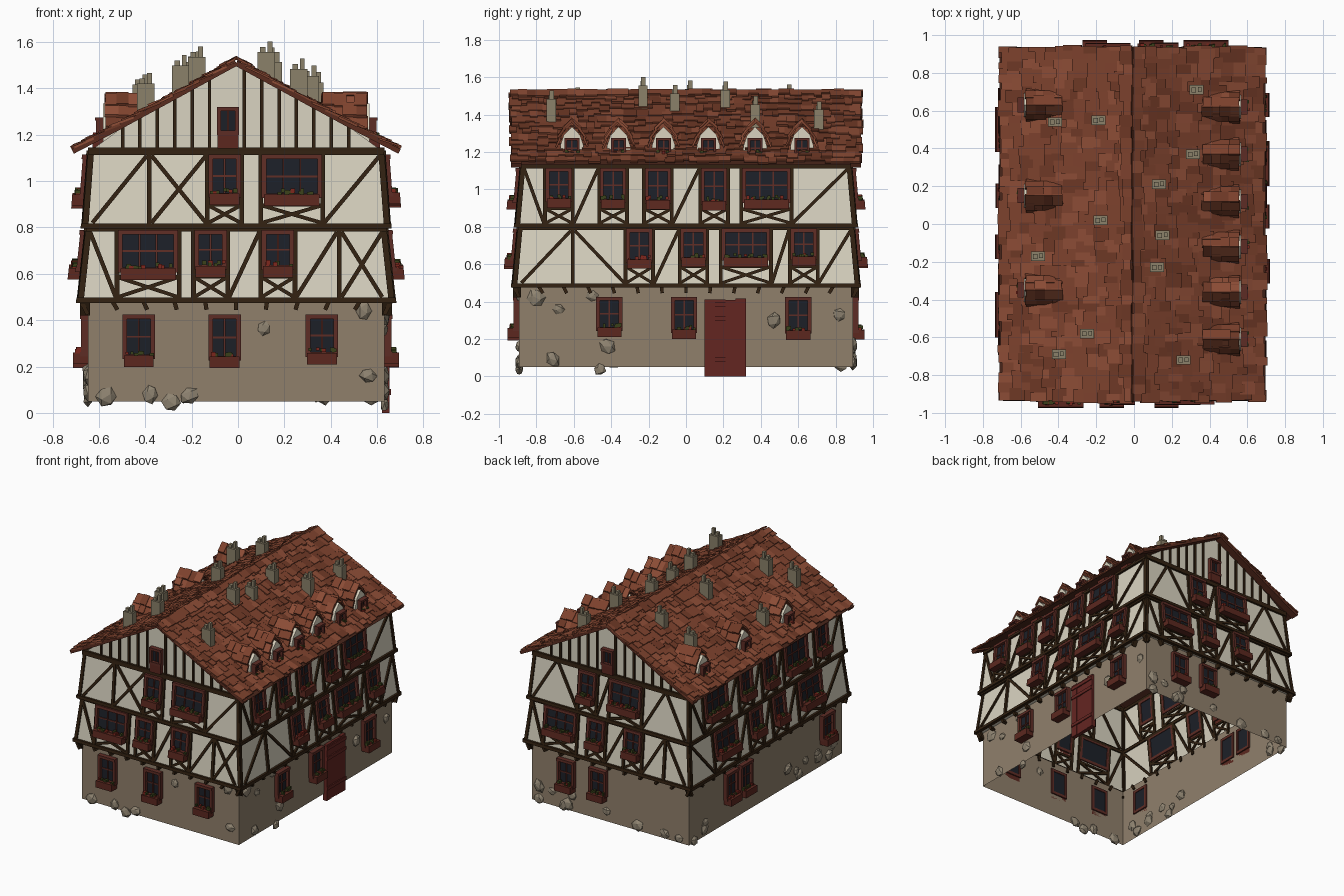
import bpy, bmesh, math, random
from mathutils import Vector, Matrix

if "Cube" in bpy.data.objects:
    bpy.data.objects.remove(bpy.data.objects["Cube"])
random.seed(7)
R = random.uniform

COLORS = dict(
    stone_wall="#8f7f6b", plaster_walls="#d9d3c0", timber_frame="#352618", window_frames="#5e3029",
    window_glass="#22252c", flower_boxes="#5c2c24", flower_leaves="#3c4220", flower_petals="#7a2a22",
    door="#642a26", wall_stones="#8d8270", chimneys="#8a8069", roof_deck="#4a2a20",
    roof_tiles_light="#8c4e39", roof_tiles_mid="#7d4431", roof_tiles_dark="#6e3b2a",
    barge_boards="#5a3024", dormer_walls="#dad3be")
PARTS = {n: bmesh.new() for n in COLORS}
TILES = ["roof_tiles_light", "roof_tiles_mid", "roof_tiles_mid", "roof_tiles_dark"]


def poly(part, pts):
    bm = PARTS[part]
    bm.faces.new([bm.verts.new(p) for p in pts])


def prism(part, f, outline, d0, d1):
    """solid from an outline on a wall, between two depths"""
    bm = PARTS[part]
    va, vb = ([bm.verts.new(f(u, z, d)) for u, z in outline] for d in (d0, d1))
    bm.faces.new(va)
    bm.faces.new(vb[::-1])
    for i in range(len(va)):
        bm.faces.new((va[i], va[i - 1], vb[i - 1], vb[i]))


def box(part, f, u0, u1, z0, z1, d0, d1):
    prism(part, f, [(u0, z0), (u1, z0), (u1, z1), (u0, z1)], d0, d1)


def beam(f, u0, z0, u1, z1, w=.02, d=.016, part="timber_frame"):
    x, y = Vector((z0 - z1, u1 - u0)).normalized() * w / 2
    prism(part, f, [(u0 + x, z0 + y), (u1 + x, z1 + y), (u1 - x, z1 - y), (u0 - x, z0 - y)], -.01, d)


# storeys: foot height, half x, half y, then head height, half x, half y
STOREYS = [(.05, .64, .892, .48, .64, .892), (.48, .675, .92, .8, .64, .89),
           (.8, .655, .905, 1.13, .63, .875), (1.13, .63, .875, 1.53, .63, .875)]
SIDES = {"front": (1, 0), "right": (0, 1), "back": (-1, 0), "left": (0, -1)}


def wall(side, lev):
    """maps (along wall, height, outward) to a point on a sloping wall"""
    ux, uy = SIDES[side]
    z0, x0, y0, z1, x1, y1 = STOREYS[lev]
    a, b = (x0, x1) if uy else (y0, y1)

    def f(u, z, d):
        o = a + (b - a) * (z - z0) / (z1 - z0) + d
        return Vector((ux * u + uy * o, uy * u - ux * o, z))
    return f


def halves(side, lev):
    k = 2 if SIDES[side][1] else 1
    return STOREYS[lev][k], STOREYS[lev][k + 3]


def flower_box(f, u, z, w, depth=.063):
    box("flower_boxes", f, u - w / 2, u + w / 2, z - .028, z + .022, 0, depth)
    for k in range(int(w / .018)):
        part = random.choice(["flower_leaves", "flower_leaves", "flower_petals"])
        c, h, s = u + R(-.45, .45) * w, z + R(.022, .04), R(.006, .01)
        box(part, f, c - s, c + s, h - s, h + s, depth * .55 - s, depth * .55 + s + R(0, .012))


def window(f, u, z0, z1, w, cols=2, rows=2, planter=True, t=.02):
    a, b, P = u - w / 2, u + w / 2, "window_frames"
    box("window_glass", f, a + .01, b - .01, z0 + .01, z1 - .01, -.005, .01)
    for s in (a, b - t):
        box(P, f, s, s + t, z0, z1, -.01, .03)
    for s in (z0, z1 - t):
        box(P, f, a, b, s, s + t, -.01, .034)
    for i in range(1, cols):
        c = a + t + (w - 2 * t) * i / cols
        box(P, f, c - .004, c + .004, z0, z1, 0, .018)
    for i in range(1, rows):
        c = z0 + (z1 - z0) * i / rows
        box(P, f, a, b, c - .004, c + .004, 0, .016)
    if planter:
        flower_box(f, u, z0 - .005, w * .92)


# window centres: (single, double) for each storey of each side
WINDOWS = dict(
    front=[([-.42, -.05, .37], []), ([-.11, .18], [-.38]), ([-.05], [.24])],
    right=[([-.41, -.01, .6], []), ([-.25, .04, .63], [.32]), ([-.68, -.39, -.15, .15], [.43])],
    back=[([-.35, -.09], []), ([-.1, .2], [-.39]), ([-.18], [.13])],
    left=[([-.42, -.25, .7], []), ([-.15, .12], [-.5, .48]), ([-.25, .02, .63], [-.6, .33])])
SILL_HEAD = [(.235, .425), (.615, .79), (.925, 1.115)]

for side, storeys in WINDOWS.items():
    for lev, (singles, doubles) in enumerate(storeys):
        f = wall(side, lev)
        z0, z1 = STOREYS[lev][0], STOREYS[lev][3]
        h0, h1 = halves(side, lev)
        # wall shell, open at the bottom
        poly("plaster_walls" if lev else "stone_wall",
             [f(-h0, z0, 0), f(h0, z0, 0), f(h1, z1, 0), f(-h1, z1, 0)])
        wins = sorted([(u, .14) for u in singles] + [(u, .26) for u in doubles])
        a, b = SILL_HEAD[lev]
        for u, w in wins:
            window(f, u, a + R(-.01, .01), b, w, 3 if w > .2 else 2)
        if lev == 0:
            continue
        # underside of the overhang, corner posts, floor beam and top plate
        g, p = wall(side, lev - 1), halves(side, lev - 1)[1]
        poly("plaster_walls", [g(-p, z0, 0), g(p, z0, 0), f(h0, z0, 0), f(-h0, z0, 0)])
        for s in (-1, 1):
            beam(f, s * (h0 - .006), z0, s * (h1 - .006), z1, .022, .009)
        beam(f, -h0 - .01, z0 + .006, h0 + .01, z0 + .006, .022, .016)
        beam(f, -h1 - .008, z1 - .008, h1 + .008, z1 - .008)
        # posts beside the windows and crossed braces below them
        for u, w in wins:
            l, r = u - w / 2, u + w / 2
            for e in (l - .004, r + .004):
                beam(f, e, z0, e, z1, .02, .014)
            beam(f, l, z0 + .02, r, a - .03, .016, .012)
            beam(f, l, a - .03, r, z0 + .02, .016, .013)
            beam(f, l, a - .028, r, a - .028, .014, .014)
        # long diagonals, leaning alternately, in every free bay
        ends = [-h1] + [e for u, w in wins for e in (u - w / 2, u + w / 2)] + [h1]
        for l, r in zip(ends[::2], ends[1::2]):
            n = min(2, round((r - l) / .21))
            for i in range(n):
                s, e = l + (r - l) * i / n, l + (r - l) * (i + 1) / n
                za, zb = (z0 + .02, z1 - .02) if i == 0 else (z1 - .02, z0 + .02)
                if l == -h1 and n == 1:
                    za, zb = zb, za
                beam(f, s + .01, za, e - .01, zb, .018, .012)
                if i and side == "front":
                    beam(f, s, z0, s, z1, .02, .015)
                    beam(f, s + .01, z0 + .02, e - .01, z1 - .02, .018, .013)
                elif i and lev == 1:
                    beam(f, s, z0, s, z1, .02, .015)
    # brackets under the overhanging storey
    f, h = wall(side, 0), halves(side, 0)[0]
    n = round(2 * h / .125)
    for i in range(n + 1):
        u = -h + 2 * h * i / n
        beam(f, u, .425 if i in (0, n) else .445, u + .03 * u / h, .485, .018, .033)

# door of boards with cross bars
f = wall("right", 0)
for i in range(4):
    box("door", f, .1 + i * .055, .155 + i * .055, 0, .41 + R(-.004, .006), -.01, R(.018, .022))
for z in (.09, .31, .385):
    box("door", f, .1, .32, z - .012, z + .012, 0, .028)

# rough stones set into the ground floor walls
STONES = dict(
    front=[(.12, .365), (-.37, .08), (-.56, .07), (-.28, .045), (-.2, .075), (.57, .16), (.55, .44)],
    right=[(-.8, .42), (-.68, .36), (-.5, .43), (-.42, .16), (-.71, .09), (-.46, .035), (.47, .3), (.82, .33)],
    back=[(R(-.6, .6), R(.07, .2)) for _ in range(10)],
    left=[(R(-.85, .85), R(.06, .2)) for _ in range(11)])
for side, rocks in STONES.items():
    f = wall(side, 0)
    for u, z in rocks:
        vs = bmesh.ops.create_icosphere(PARTS["wall_stones"], subdivisions=1, radius=R(.032, .052))["verts"]
        turn = Matrix.Rotation(R(0, 6), 3, 'Y') @ Matrix.Diagonal((1, .5, R(.75, 1)))
        for v in vs:
            c = turn @ v.co * R(.92, 1.08)
            v.co = f(u + c.x, max(z + c.z, .01), c.y)

# roof profile, flaring slightly at the eaves
TOP, KNEE, EAVE = Vector((0, 1.51)), Vector((.5, 1.237)), Vector((.705, 1.13))
L1, L2 = (KNEE - TOP).length, (EAVE - KNEE).length
LEN, ROWS = L1 + L2, 12


def roof_z(x):
    a, b = (TOP, KNEE) if abs(x) < KNEE.x else (KNEE, EAVE)
    return a.y + (b.y - a.y) * (abs(x) - a.x) / (b.x - a.x)


def slope(s, t, y, h):
    o, d, t = (TOP, (KNEE - TOP) / L1, t) if t < L1 else (KNEE, (EAVE - KNEE) / L2, t - L1)
    p = o + d * t + Vector((-d.y, d.x)) * h
    return Vector((s * p.x, y, p.y))


# gables with studs, attic window and barge boards
for side, c in (("front", -.035), ("back", -.02)):
    f = wall(side, 3)
    poly("plaster_walls", [f(u, z, 0) for u, z in
                           [(-.63, 1.13), (.63, 1.13), (.5, 1.225), TOP, (-.5, 1.225)]])
    beam(f, -.64, 1.135, .64, 1.135)
    for i in range(-6, 8):
        u = i * .075 - .04
        if i:
            beam(f, u, 1.13, u, roof_z(u) - .01, .015, .012)
    window(f, c, 1.2, 1.32, .095, 2, 1, False, .018)
    box("flower_boxes", f, c - .045, c + .045, 1.14, 1.2, 0, .03)
    for s in (-1, 1):
        for a, b in ((TOP, KNEE), (KNEE, EAVE)):
            beam(lambda u, z, d: f(u, z - .002, d + .015), s * a.x, a.y, s * b.x, b.y, .022, .045, "barge_boards")


# roof deck and overlapping uneven tiles
def tile(s, t0, t1, y0, y1, h0, h1, th):
    rim = [(t0, h0), (t1, h1), (t1, h1 + th), (t0, h0 + th)]
    prism(random.choice(TILES), lambda t, h, y: slope(s, t, y, h), rim, y0, y1)


for s in (-1, 1):
    for a, b in ((0, L1 - 1e-4), (L1, LEN)):
        poly("roof_deck", [slope(s, t, y, 0) for t, y in ((a, -.93), (b, -.93), (b, .93), (a, .93))])
    for i in range(ROWS):
        y, t = -.94 + R(-.01, .01), i * (LEN - .02) / ROWS
        while y < .93:
            w = max(.02, min(R(.03, .075), .945 + R(-.01, .005) - y))
            jut = R(-.016, .03) if i < ROWS - 1 else R(-.012, .016)
            tile(s, max(t - .02, 0), t + .07 + jut, y, y + w, .001, R(.006, .016), R(.007, .012))
            y += w
    # ridge caps
    y = -.94
    while y < .93:
        w = R(.04, .09)
        tile(s, R(-.015, -.003), R(.035, .07), y, min(y + w, .945), R(.011, .017), R(.012, .02), .01)
        y += w

# dormers: pointed plaster arch, small window, planter and tiled cap
SPRING = [(.064, 1.15), (.062, 1.235), (.044, 1.29)]
ARCH = SPRING + [(0, 1.335)] + [(-u, z) for u, z in SPRING[::-1]]
CAP = [(0, 1.362), (.04, 1.318), (.066, 1.27), (.076, 1.225)]
for s, ys in ((1, (-.61, -.36, -.12, .12, .37, .62)), (-1, (.63, .15, -.35))):
    for y in ys:
        def f(u, z, d):
            return Vector((s * (.575 + d), y + u, z))
        prism("dormer_walls", f, ARCH, -.2, 0)
        window(f, 0, 1.165, 1.275, .08, 2, 2, False, .014)
        flower_box(f, 0, 1.165, .08, .045)
        for k in (-1, 1):
            for (u0, z0), (u1, z1) in zip(CAP, CAP[1:]):
                for j in range(4):
                    d, h = -.2 + j * .047, R(-.006, .012)
                    q = [(k * (u0 - .008), z0 + h), (k * (u1 + .006), z1 + h - .006),
                         (k * (u1 + .012), z1 + h + .006), (k * u0, z0 + h + .012)]
                    prism(random.choice(TILES), f, q, d + R(-.012, 0), d + R(.046, .054))

# chimneys with two uneven pots
for x, y in [(.34, .71), (.32, .37), (.14, .21), (.16, -.06), (.13, -.23), (.27, -.72),
             (-.18, .55), (-.41, .54), (-.17, .02), (-.5, -.17), (-.24, -.58), (-.39, -.69)]:
    def f(u, z, d):
        return Vector((x + u, y + d, z))
    z, top = roof_z(x), roof_z(x) + R(.09, .13)
    box("chimneys", f, -.037, .037, z - .05, top, -.025, .025)
    box("chimneys", f, -.027, -.003, top, top + .022, -.014, .012)
    box("chimneys", f, .006, .026, top, top + .045, -.01, .014)

# turn every collected part into an object
for name, bm in PARTS.items():
    bmesh.ops.recalc_face_normals(bm, faces=bm.faces[:])
    bmesh.ops.translate(bm, verts=bm.verts[:], vec=(-.008, 0, 0))
    me = bpy.data.meshes.new(name)
    bm.to_mesh(me)
    bm.free()
    mat = bpy.data.materials.new(name)
    rgb = bytes.fromhex(COLORS[name][1:])
    mat.diffuse_color = [(c / 255) ** 2.2 for c in rgb] + [1]
    mat.use_nodes = True
    mat.node_tree.nodes["Principled BSDF"].inputs["Base Color"].default_value = mat.diffuse_color
    me.materials.append(mat)
    bpy.context.collection.objects.link(bpy.data.objects.new(name, me))
